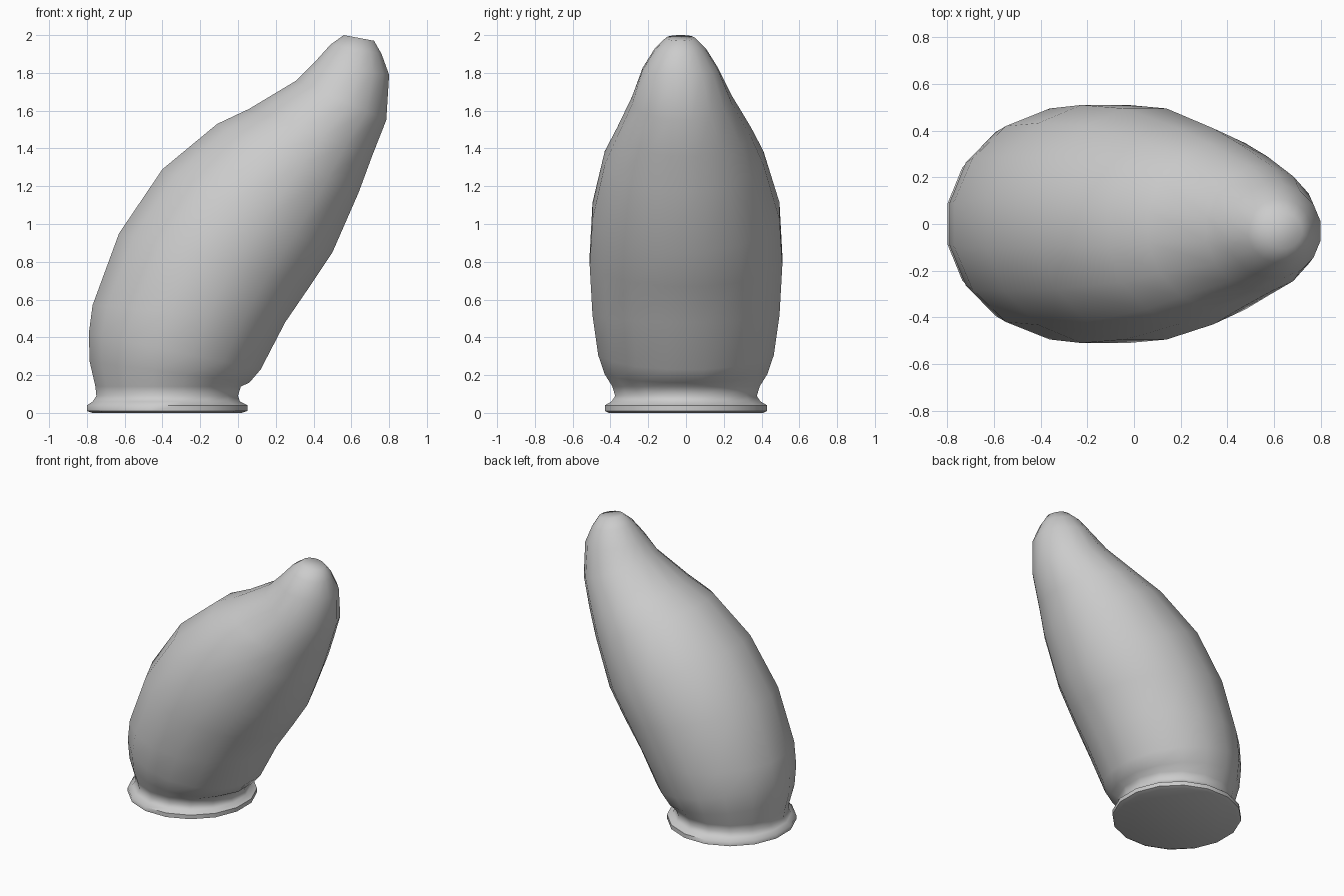
import bpy, bmesh, math

SIDES = 16
FIT = 1 / math.cos(math.pi / SIDES)   # flat sides reach the measured outline

# Tilted cross-sections: left x, left z, right x, right z, half depth, y centre
rings = [
    (-0.77, 0.00, 0.02, 0.00, 0.41, 0.0),
    (-0.80, 0.01, 0.05, 0.01, 0.43, 0.0),
    (-0.80, 0.04, 0.05, 0.04, 0.43, 0.0),
    (-0.77, 0.06, 0.01, 0.06, 0.395, 0.0),
    (-0.75, 0.09, 0.00, 0.09, 0.375, 0.0),
    (-0.755, 0.14, 0.015, 0.14, 0.39, 0.0),
    (-0.785, 0.27, 0.06, 0.16, 0.43, 0.0),
    (-0.79, 0.42, 0.12, 0.23, 0.465, 0.0),
    (-0.77, 0.57, 0.25, 0.48, 0.495, 0.0),
    (-0.63, 0.95, 0.38, 0.67, 0.51, 0.0),
    (-0.40, 1.29, 0.50, 0.85, 0.495, 0.0),
    (-0.11, 1.53, 0.64, 1.17, 0.42, -0.01),
    (0.06, 1.61, 0.71, 1.36, 0.355, -0.01),
    (0.31, 1.76, 0.785, 1.55, 0.265, -0.02),
    (0.40, 1.85, 0.80, 1.79, 0.20, -0.03),
    (0.49, 1.95, 0.76, 1.90, 0.135, -0.03),
    (0.56, 2.00, 0.72, 1.97, 0.075, -0.03),
]

# Leaning body with rolled foot, lofted through the sections
bm = bmesh.new()
loops = []
for xl, zl, xr, zr, depth, yc in rings:
    loop = []
    for i in range(SIDES):
        a = 2 * math.pi * (i + 0.5) / SIDES
        c, s = math.cos(a) * FIT, math.sin(a) * FIT
        loop.append(bm.verts.new(((xl + xr) / 2 + (xr - xl) / 2 * c,
                                  yc + depth * s,
                                  (zl + zr) / 2 + (zr - zl) / 2 * c)))
    loops.append(loop)
for lo, hi in zip(loops, loops[1:]):
    for i in range(SIDES):
        j = (i + 1) % SIDES
        bm.faces.new((lo[i], lo[j], hi[j], hi[i]))

# Underside and tip caps
bm.faces.new(loops[0][::-1])
bm.faces.new(loops[-1])
bmesh.ops.recalc_face_normals(bm, faces=bm.faces)

mesh = bpy.data.meshes.new("leaning_body")
bm.to_mesh(mesh)
bm.free()
body = bpy.data.objects.new("leaning_body", mesh)
bpy.context.collection.objects.link(body)
bpy.context.view_layer.objects.active = body
body.select_set(True)
bpy.ops.object.shade_smooth_by_angle(angle=math.radians(60))
